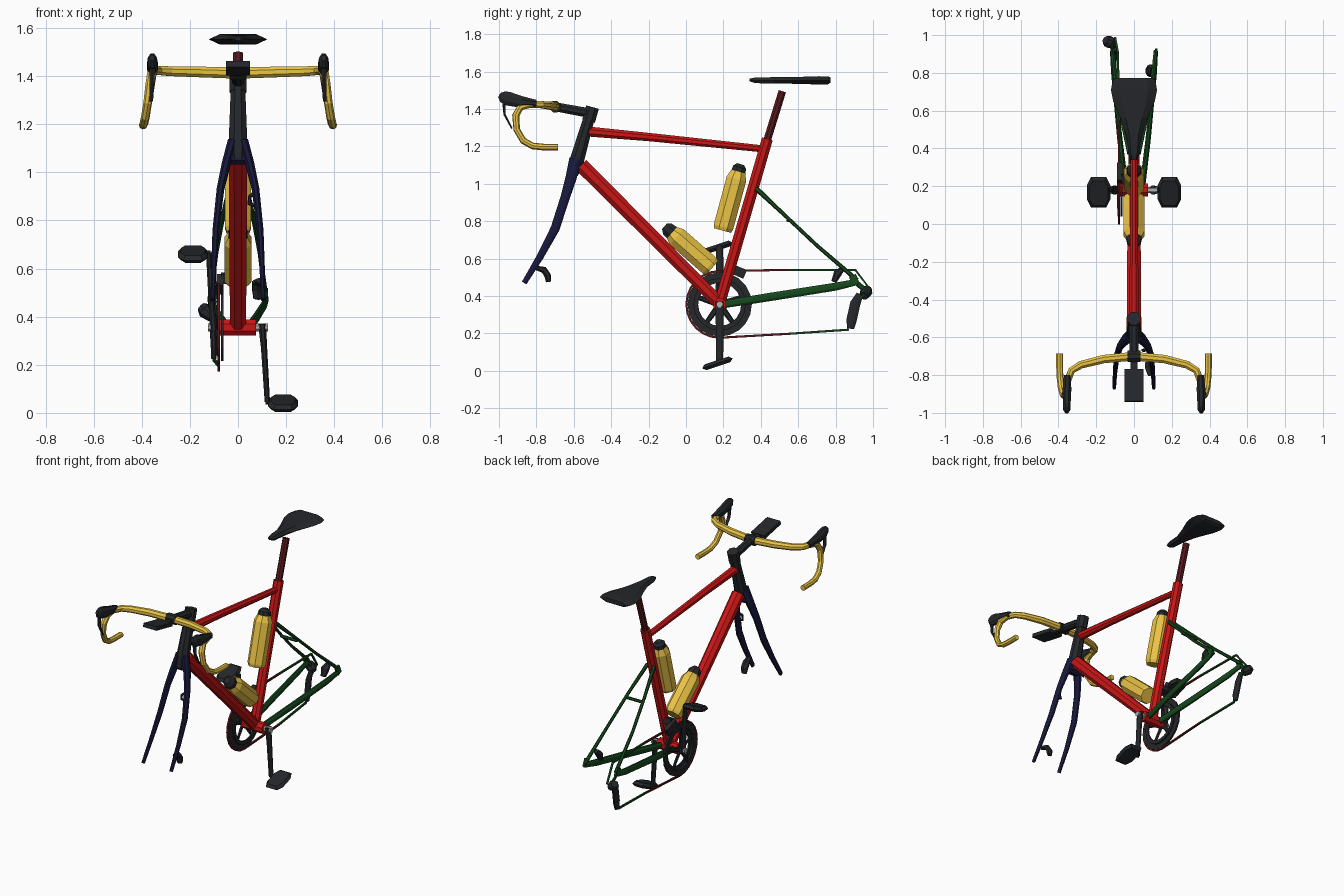
import bpy, bmesh
from math import sin, cos, pi
from mathutils import Vector, Matrix


def material(name, rgb):
    m = bpy.data.materials.new(name)
    m.diffuse_color = (*rgb, 1)
    return m


RED = material("red", (0.6, 0.008, 0.008))
DARK_RED = material("dark_red", (0.1, 0.01, 0.012))
BLACK = material("black", (0.018, 0.02, 0.023))
NAVY = material("navy", (0.009, 0.009, 0.045))
GREEN = material("green", (0.008, 0.065, 0.012))
YELLOW = material("yellow", (0.83, 0.55, 0.06))
SILVER = material("silver", (0.45, 0.45, 0.45))


def finish(name, bm, mat, mirror=False):
    bmesh.ops.recalc_face_normals(bm, faces=bm.faces)
    me = bpy.data.meshes.new(name)
    bm.to_mesh(me)
    bm.free()
    ob = bpy.data.objects.new(name, me)
    bpy.context.collection.objects.link(ob)
    me.materials.append(mat)
    if mirror:
        mod = ob.modifiers.new("Mirror", 'MIRROR')
        mod.use_mirror_merge = False
    return ob


def loft(bm, rings, cap=True):
    loops = [[bm.verts.new(p) for p in r] for r in rings]
    n = len(loops[0])
    for a, b in zip(loops, loops[1:]):
        for i in range(n):
            bm.faces.new((a[i], a[(i + 1) % n], b[(i + 1) % n], b[i]))
    if cap:
        bm.faces.new(loops[0][::-1])
        bm.faces.new(loops[-1])


def tube(name, pts, radii, mat, mirror=False, sides=8, ref=(1, 0, 0)):
    """Sweep a polygon along pts; a radius is a number or (along ref, across)."""
    pts = [Vector(p) for p in pts]
    if not isinstance(radii, list):
        radii = [radii] * len(pts)
    u, rings = Vector(ref), []
    for i, p in enumerate(pts):
        back = (p - pts[i - 1]).normalized() if i else Vector()
        ahead = (pts[i + 1] - p).normalized() if i < len(pts) - 1 else Vector()
        t = (back + ahead).normalized()
        u = (u - t * u.dot(t)).normalized()
        v = t.cross(u)
        a, b = radii[i] if isinstance(radii[i], tuple) else (radii[i],) * 2
        ang = [2 * pi * (k + 0.5) / sides for k in range(sides)]
        rings.append([p + u * a * cos(w) + v * b * sin(w) for w in ang])
    bm = bmesh.new()
    loft(bm, rings)
    return finish(name, bm, mat, mirror)


def box(name, loc, size, mat, tilt=0, mirror=False):
    bm = bmesh.new()
    m = Matrix.Translation(loc) @ Matrix.Rotation(tilt, 4, 'X') @ Matrix.Diagonal((*size, 1))
    bmesh.ops.create_cube(bm, size=1, matrix=m)
    return finish(name, bm, mat, mirror)


def ring(name, x, r_in, r_out, width, mat, n=20, cy=0.18, cz=0.355):
    """Flat annulus around the x axis."""
    bm = bmesh.new()
    rings = []
    for k in range(n):
        c, s = cos(2 * pi * k / n), sin(2 * pi * k / n)
        rings.append([(x + dx * width / 2, cy + r * c, cz + r * s)
                      for dx, r in ((-1, r_in), (1, r_in), (1, r_out), (-1, r_out))])
    loft(bm, rings + rings[:1], cap=False)
    bmesh.ops.remove_doubles(bm, verts=bm.verts, dist=1e-5)
    return finish(name, bm, mat)


# Main frame
tube("seat_tube", [(0, 0.18, 0.36), (0, 0.435, 1.24)], 0.032, RED)
tube("top_tube", [(0, -0.53, 1.28), (0, -0.2, 1.25), (0, 0.43, 1.185)], [0.029, 0.024, 0.02], RED)
tube("down_tube", [(0, -0.56, 1.1), (0, 0.18, 0.36)], [0.042, 0.036], RED)
tube("bottom_bracket", [(-0.075, 0.18, 0.355), (0.075, 0.18, 0.355)], 0.036, RED, ref=(0, 0, 1))
tube("head_tube", [(0, -0.605, 1.05), (0, -0.585, 1.12), (0, -0.53, 1.31), (0, -0.52, 1.345)],
     [(0.04, 0.03), 0.042, 0.034, 0.032], BLACK)

# Fork
tube("fork_blades", [(0.022, -0.592, 1.13), (0.05, -0.615, 1.03), (0.073, -0.645, 0.93),
                     (0.092, -0.7, 0.76), (0.1, -0.78, 0.61), (0.105, -0.865, 0.47)],
     [(0.022, 0.035), (0.02, 0.032), (0.017, 0.027), (0.015, 0.026), (0.012, 0.02), (0.01, 0.015)], NAVY, True)
tube("fork_crown", [(-0.045, -0.602, 1.06), (0.045, -0.602, 1.06)], 0.03, NAVY, ref=(0, 0, 1))
tube("fork_cable_guide", [(0.075, -0.655, 0.92), (0.05, -0.672, 0.9), (0.045, -0.668, 0.87),
                          (0.075, -0.665, 0.86)], 0.008, BLACK, sides=6, ref=(0, 0, 1))
tube("front_caliper", [(0.09, -0.8, 0.55), (0.08, -0.76, 0.54), (0.08, -0.74, 0.51), (0.08, -0.735, 0.475)],
     [(0.018, 0.012), (0.024, 0.018), (0.024, 0.018), (0.018, 0.014)], BLACK, sides=6)

# Rear triangle
tube("seat_stays", [(0.025, 0.375, 0.975), (0.06, 0.53, 0.83), (0.09, 0.7, 0.67), (0.115, 0.915, 0.485)],
     [(0.012, 0.014), 0.01, 0.01, 0.012], GREEN, True, 6)
tube("seat_stay_bridge", [(-0.06, 0.545, 0.805), (0.06, 0.545, 0.805)], 0.01, GREEN, sides=6, ref=(0, 0, 1))
tube("chain_stays", [(0.045, 0.2, 0.355), (0.075, 0.45, 0.395), (0.11, 0.8, 0.45), (0.118, 0.915, 0.475)],
     [(0.016, 0.022), (0.015, 0.024), (0.012, 0.023), (0.01, 0.018)], GREEN, True)
box("dropouts", (0.118, 0.9, 0.485), (0.014, 0.04, 0.055), GREEN, 0.4, True)
tube("rear_caliper", [(0.09, 0.835, 0.545), (0.085, 0.81, 0.52), (0.085, 0.79, 0.475)],
     [(0.02, 0.014), (0.028, 0.022), (0.018, 0.014)], BLACK, sides=6)

# Seat post and saddle
tube("seat_post", [(0, 0.43, 1.22), (0, 0.515, 1.495)], 0.022, DARK_RED)
bm = bmesh.new()
sections = [(0.34, 0.015, 1.548, 1.562), (0.37, 0.028, 1.538, 1.568), (0.47, 0.04, 1.536, 1.57),
            (0.56, 0.072, 1.535, 1.57), (0.65, 0.11, 1.533, 1.573), (0.71, 0.122, 1.53, 1.575),
            (0.76, 0.113, 1.532, 1.574), (0.772, 0.095, 1.54, 1.568)]
loft(bm, [[(-w, y, (lo + hi) / 2), (-w * 0.6, y, lo), (w * 0.6, y, lo),
           (w, y, (lo + hi) / 2), (w * 0.6, y, hi), (-w * 0.6, y, hi)] for y, w, lo, hi in sections])
finish("saddle", bm, BLACK)

# Cockpit
tube("steerer_clamp", [(0, -0.521, 1.335), (0, -0.5, 1.41)], 0.038, BLACK)
tube("stem", [(0, -0.5, 1.375), (0, -0.69, 1.41)], [0.028, 0.026], BLACK)
tube("stem_faceplate", [(-0.035, -0.7, 1.412), (0.035, -0.7, 1.412)], 0.032, BLACK, ref=(0, 0, 1))
tube("handlebar", [(0, -0.7, 1.412), (0.16, -0.715, 1.417), (0.28, -0.745, 1.42), (0.33, -0.775, 1.423),
                   (0.352, -0.83, 1.425), (0.358, -0.885, 1.41), (0.365, -0.91, 1.365), (0.375, -0.905, 1.29),
                   (0.385, -0.87, 1.23), (0.391, -0.82, 1.202), (0.394, -0.76, 1.196), (0.394, -0.685, 1.196)],
     [0.025, 0.024, 0.022] + [0.02] * 4 + [0.018] * 5, YELLOW, True, ref=(0, 0, 1))
tube("brake_hoods", [(0.352, -0.8, 1.43), (0.355, -0.88, 1.437), (0.356, -0.95, 1.455), (0.356, -0.98, 1.465),
                     (0.356, -0.998, 1.475)],
     [(0.02, 0.02), (0.025, 0.034), (0.022, 0.04), (0.02, 0.034), (0.01, 0.014)], BLACK, True)
tube("brake_levers", [(0.356, -0.975, 1.45), (0.358, -0.97, 1.37), (0.36, -0.93, 1.295)],
     [(0.014, 0.009), (0.012, 0.006), (0.008, 0.004)], BLACK, True, 6)
box("computer", (0, -0.855, 1.432), (0.1, 0.175, 0.025), BLACK, -0.2)
box("computer_mount", (0, -0.74, 1.41), (0.035, 0.1, 0.016), BLACK, -0.1)


# Water bottles: stepped octagonal body with cap
def bottle(name, a, b, cap, r):
    a, b, cap = Vector(a), Vector(b), Vector(cap)
    tube(name, [a, a.lerp(b, 0.06), a.lerp(b, 0.88), b],
         [r * 0.88, r, r, r * 0.72], YELLOW)
    tube(name + "_cap", [b, b.lerp(cap, 0.6), cap], [r * 0.72, r * 0.66, r * 0.35], BLACK)


bottle("seat_tube_bottle", (0, 0.195, 0.75), (0, 0.28, 1.065), (0, 0.292, 1.105), 0.058)
bottle("down_tube_bottle", (0, 0.14, 0.55), (0, -0.075, 0.738), (0, -0.115, 0.773), 0.06)

# Chainrings, spider and axle
ring("large_chainring", -0.08, 0.135, 0.172, 0.012, BLACK)
ring("small_chainring", -0.066, 0.115, 0.14, 0.01, BLACK)
for k in range(5):
    w = pi / 2 + 2 * pi * k / 5
    tube(f"spider_arm_{k + 1}", [(-0.085, 0.18, 0.355), (-0.082, 0.18 + 0.145 * cos(w), 0.355 + 0.145 * sin(w))],
         [(0.008, 0.018), (0.006, 0.012)], BLACK, sides=6)
tube("crank_axle", [(-0.125, 0.18, 0.355), (0.125, 0.18, 0.355)], 0.018, SILVER, ref=(0, 0, 1))

# Cranks and pedals, half a turn apart
for side, s in (("right", 1), ("left", -1)):
    z = 0.355 - s * 0.31
    tube(side + "_crank", [(s * 0.1, 0.18, 0.355 + s * 0.015), (s * 0.108, 0.18, 0.355 - s * 0.08),
                           (s * 0.122, 0.18, z)],
         [(0.018, 0.026), (0.014, 0.023), (0.012, 0.02)], BLACK)
    bm = bmesh.new()
    m = Matrix.Translation((s * 0.187, 0.168, z - 0.005)) @ Matrix.Rotation(0.32, 4, 'X')
    outline = [(-0.062, -0.04), (-0.04, -0.085), (0.04, -0.085), (0.062, -0.04),
               (0.062, 0.04), (0.04, 0.085), (-0.04, 0.085), (-0.062, 0.04)]
    loft(bm, [[m @ Vector((x * f, y * f, h)) for x, y in outline]
              for h, f in ((-0.016, 0.8), (0, 1), (0.016, 0.8))])
    finish(side + "_pedal", bm, BLACK)
    tube(side + "_pedal_axle", [(s * 0.115, 0.18, z), (s * 0.16, 0.18, z)], 0.01, BLACK, ref=(0, 0, 1))

# Drivetrain: front derailleur, chain and rear derailleur
box("front_derailleur", (-0.075, 0.27, 0.535), (0.03, 0.1, 0.05), BLACK, -0.4)
box("front_derailleur_clamp", (-0.04, 0.245, 0.56), (0.06, 0.04, 0.04), BLACK, 0.2)
wrap = [(-0.08, 0.18 + 0.178 * cos(w), 0.355 + 0.178 * sin(w))
        for w in [pi * (0.5 + k / 12) for k in range(13)]]
tube("chain_front", [(-0.08, 0.55, 0.54)] + wrap + [(-0.08, 0.55, 0.198)], (0.008, 0.008), DARK_RED, sides=4)
tube("chain_upper", [(-0.08, 0.55, 0.54), (-0.085, 0.905, 0.54), (-0.1, 0.985, 0.435), (-0.1, 0.9, 0.36)],
     0.008, GREEN, sides=4)
tube("chain_lower", [(-0.08, 0.55, 0.198), (-0.1, 0.87, 0.22)], 0.008, GREEN, sides=4)
tube("rear_derailleur_body", [(-0.105, 0.95, 0.4), (-0.135, 0.965, 0.425), (-0.15, 0.975, 0.44)],
     [0.025, 0.034, 0.022], BLACK, ref=(0, 0, 1))
tube("rear_derailleur_hanger", [(-0.118, 0.9, 0.48), (-0.118, 0.965, 0.425)], (0.007, 0.014), GREEN, sides=6)
tube("rear_derailleur_cage", [(-0.105, 0.93, 0.41), (-0.105, 0.905, 0.36), (-0.1, 0.885, 0.27), (-0.1, 0.88, 0.225)],
     [(0.012, 0.02), (0.014, 0.03), (0.014, 0.03), (0.012, 0.02)], BLACK)
